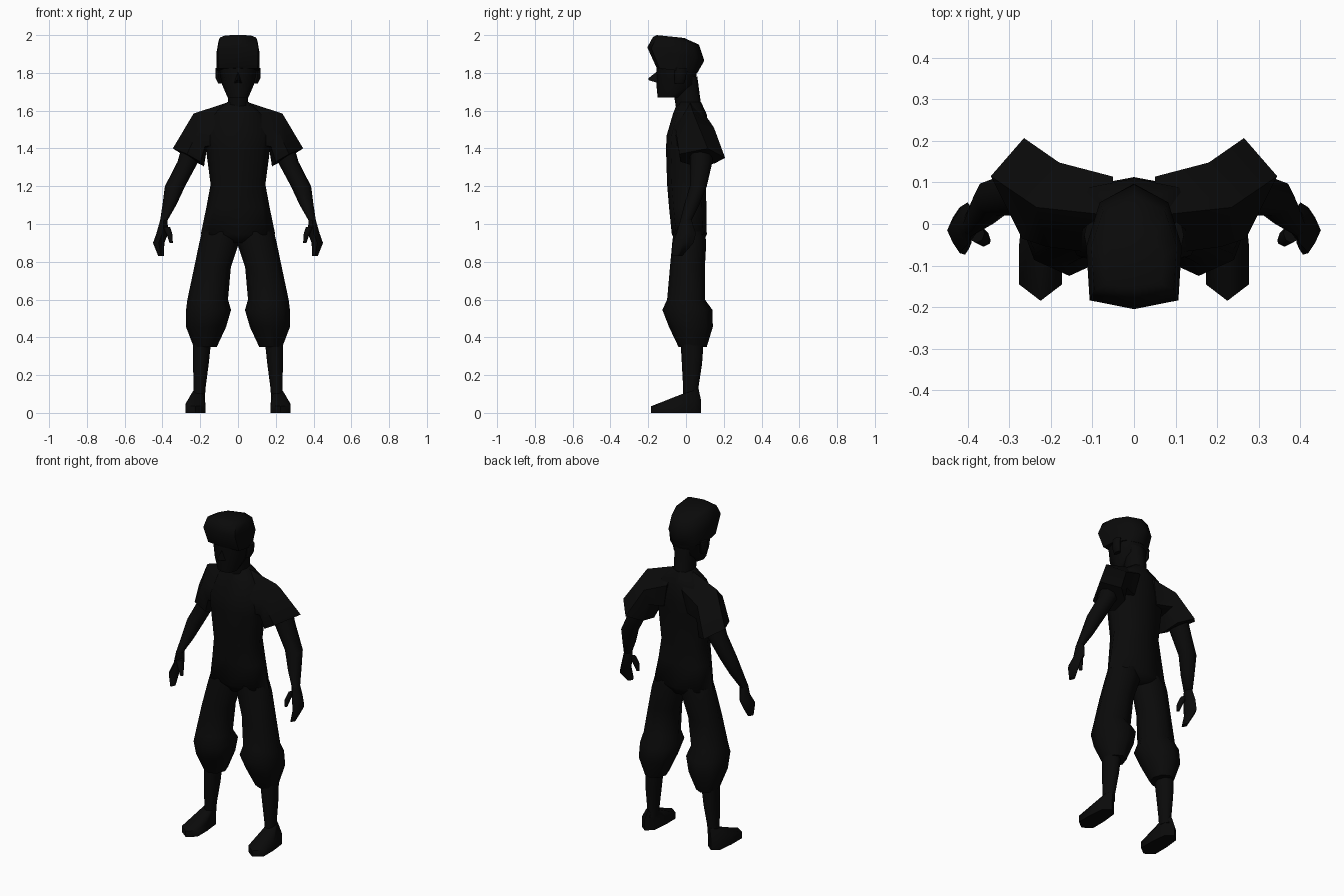
import bpy, bmesh, math

black = bpy.data.materials.new("near_black")
black.diffuse_color = (0.003, 0.003, 0.003, 1)


def loft(name, rings, mirror=False):
    """Skin a list of point rings, capping both ends."""
    bm = bmesh.new()
    loops = [[bm.verts.new(p) for p in ring] for ring in rings]
    n = len(loops[0])
    for a, b in zip(loops, loops[1:]):
        for i in range(n):
            j = (i + 1) % n
            bm.faces.new((a[i], a[j], b[j], b[i]))
    bm.faces.new(loops[0])
    bm.faces.new(loops[-1])
    bmesh.ops.recalc_face_normals(bm, faces=bm.faces)
    me = bpy.data.meshes.new(name)
    bm.to_mesh(me)
    bm.free()
    me.materials.append(black)
    me.shade_smooth()
    me.set_sharp_from_angle(angle=math.radians(60))
    ob = bpy.data.objects.new(name, me)
    bpy.context.collection.objects.link(ob)
    if mirror:
        ob.modifiers.new("mirror", 'MIRROR')
    return ob


def ring(x0, x1, y0, y1, z, zb=None, k=(.71, .71), kb=None):
    """Eight-sided ring in a box; z at the front, zb at the back.
    k and kb place the front and back corners (x, y factors)."""
    zb = z if zb is None else zb
    kb = kb or k
    f, b = k, kb
    unit = [(1, 0), (b[0], b[1]), (0, 1), (-b[0], b[1]),
            (-1, 0), (-f[0], -f[1]), (0, -1), (f[0], -f[1])]
    return [((x0 + x1) / 2 + u * (x1 - x0) / 2,
             (y0 + y1) / 2 + v * (y1 - y0) / 2,
             z + (zb - z) * (v + 1) / 2) for u, v in unit]


def mid(hx, y0, y1, z, zb=None, k=(.76, .76), kb=None):
    return ring(-hx, hx, y0, y1, z, zb, k, kb)


# Head, hair, nose, ears and neck
HAIR = dict(k=(.93, .86), kb=(.72, .7))
loft("hair", [mid(.112, -.155, .06, 1.825, 1.80, **HAIR),
              mid(.115, -.205, .097, 1.935, 1.865, **HAIR),
              mid(.103, -.175, .068, 1.99, 1.95, **HAIR),
              mid(.07, -.155, -.01, 2.0, 1.985, **HAIR)])
loft("head", [mid(.055, -.15, -.03, 1.67),
              mid(.085, -.157, .05, 1.74),
              mid(.105, -.155, .06, 1.84)])
loft("nose", [[(0, -.15, 1.81), (-.022, -.145, 1.745), (.022, -.145, 1.745)],
              [(0, -.199, 1.772), (-.006, -.199, 1.762), (.006, -.199, 1.762)]])
loft("ear", [ring(.08, .105, -.06, -.01, 1.745),
             ring(.085, .12, -.06, 0, 1.775),
             ring(.085, .12, -.06, .005, 1.825)], True)
loft("neck", [mid(.055, -.05, .085, 1.60), mid(.053, -.06, .076, 1.66),
              mid(.06, -.07, .06, 1.78)])

# Shirt body down to the hips
loft("torso", [mid(.06, -.05, .09, .90),
               mid(.197, -.075, .11, .945),
               mid(.167, -.09, .108, 1.09),
               mid(.145, -.10, .105, 1.21),
               mid(.17, -.106, .11, 1.40),
               mid(.18, -.102, .113, 1.47),
               mid(.14, -.07, .11, 1.58),
               mid(.058, -.045, .08, 1.645)])

# Shoulder and flared short sleeve
loft("sleeve", [
    [(.05, .02, 1.645), (.06, -.075, 1.52), (.10, -.06, 1.42),
     (.10, .03, 1.40), (.08, .10, 1.42), (.05, .114, 1.56)],
    [(.235, .04, 1.585), (.21, -.055, 1.50), (.175, -.04, 1.41),
     (.165, .05, 1.40), (.165, .135, 1.42), (.18, .148, 1.51)],
    [(.345, .115, 1.40), (.27, -.035, 1.37), (.20, -.03, 1.33),
     (.18, .05, 1.305), (.19, .15, 1.32), (.265, .207, 1.35)]], True)

# Bare arm, hand and thumb
loft("arm", [ring(.19, .295, .02, .14, 1.42),
             ring(.21, .32, .02, .14, 1.33),
             ring(.28, .387, .02, .11, 1.20),
             ring(.327, .40, -.01, .07, 1.10),
             ring(.373, .412, -.03, .03, 1.02)], True)
HAND = (.55, .55)
loft("hand", [ring(.373, .412, -.03, .03, 1.02),
              ring(.37, .432, -.05, .052, .95, k=HAND),
              ring(.39, .45, -.07, .04, .90, k=HAND),
              ring(.392, .422, -.074, -.02, .83, k=HAND)], True)
loft("thumb", [ring(.36, .40, -.045, .0, .985),
               ring(.347, .378, -.055, -.015, .945),
               ring(.345, .362, -.05, -.03, .90)], True)

# Baggy trouser leg gathered below the knee
loft("trouser_leg", [ring(-.02, .19, -.066, .10, .96),
                     ring(-.005, .205, -.073, .107, .90),
                     ring(.038, .232, -.085, .10, .77),
                     ring(.053, .268, -.10, .10, .60),
                     ring(.037, .275, -.125, .14, .545),
                     ring(.063, .275, -.09, .142, .455),
                     ring(.112, .235, -.04, .11, .35)], True)

# Shin and shoe
loft("shin", [ring(.175, .235, -.015, .065, .08),
              ring(.172, .235, -.015, .065, .13),
              ring(.155, .238, -.022, .085, .26),
              ring(.14, .238, -.03, .095, .40)], True)
SHOE = dict(k=(1, .7), kb=(.8, .75))
loft("shoe", [ring(.173, .277, -.185, .08, 0, **SHOE),
              ring(.173, .277, -.185, .08, .035, .065, **SHOE),
              ring(.177, .24, -.02, .067, .10, .125)], True)
